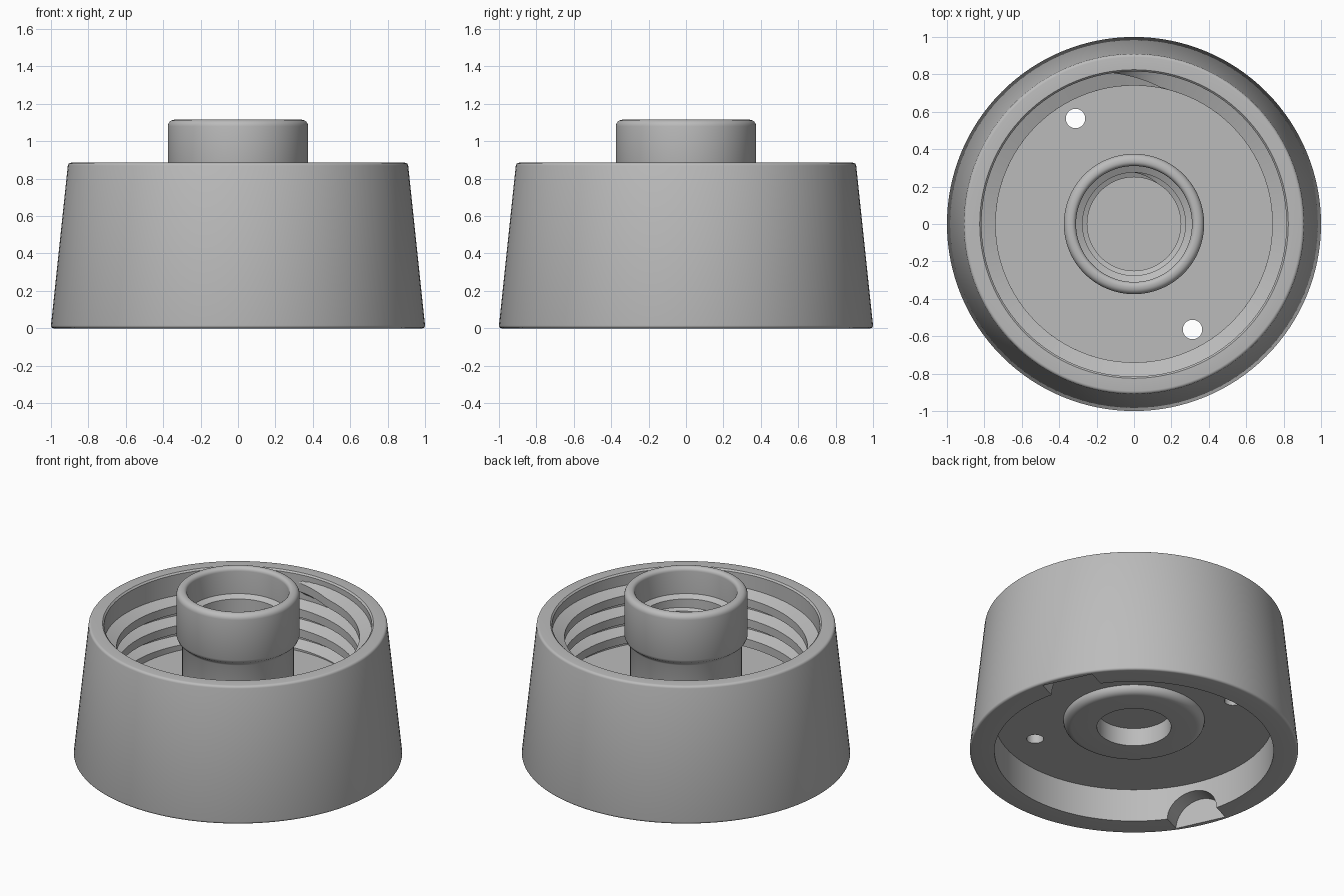
import bpy, bmesh, math
from mathutils import Matrix

cube = bpy.data.objects.get("Cube")
if cube:
    bpy.data.objects.remove(cube)

grey = bpy.data.materials.new("plain grey")
grey.use_nodes = True
COLOUR = (0.5, 0.5, 0.5, 1)
grey.diffuse_color = COLOUR
grey.node_tree.nodes["Principled BSDF"].inputs["Base Color"].default_value = COLOUR


def make_object(name, bm):
    bmesh.ops.recalc_face_normals(bm, faces=bm.faces)
    mesh = bpy.data.meshes.new(name)
    bm.to_mesh(mesh)
    bm.free()
    mesh.materials.append(grey)
    obj = bpy.data.objects.new(name, mesh)
    bpy.context.collection.objects.link(obj)
    return obj


def smooth(obj):
    bpy.ops.object.select_all(action='DESELECT')
    obj.select_set(True)
    bpy.context.view_layer.objects.active = obj
    bpy.ops.object.shade_smooth_by_angle(angle=math.radians(32))


def lathe(name, profile, steps=128):
    bm = bmesh.new()
    verts = [bm.verts.new((r, 0, z)) for r, z in profile]
    edges = [bm.edges.new(pair) for pair in zip(verts, verts[1:])]
    bmesh.ops.spin(bm, geom=verts + edges, cent=(0, 0, 0), axis=(0, 0, 1),
                   angle=math.tau, steps=steps)
    bmesh.ops.remove_doubles(bm, verts=bm.verts, dist=0.0005)
    return make_object(name, bm)


def fillet(cx, cz, radius, start, end, steps=6):
    """Points of a rounded corner, angles in degrees."""
    angles = [math.radians(start + (end - start) * i / steps) for i in range(steps + 1)]
    return [(cx + radius * math.cos(a), cz + radius * math.sin(a)) for a in angles]


def thread(name, wall, crest, base_h, crest_h, z0, pitch, turns, end_deg, fade):
    """Right-handed internal ridge that runs out into the wall at its upper end."""
    bm = bmesh.new()
    count = int(turns * 96)
    previous = None
    for i in range(count + 1):
        t = turns * i / count
        a = math.radians(end_deg) + (t - turns) * math.tau
        z = z0 + pitch * t
        grow = min(1, (turns - t) * 360 / fade, t * 360 / fade)
        tip = wall + (crest - wall) * grow
        section = [(wall + 0.015, -base_h / 2), (tip, -crest_h / 2),
                   (tip, crest_h / 2), (wall + 0.015, base_h / 2)]
        ring = [bm.verts.new((r * math.cos(a), r * math.sin(a), z + dz)) for r, dz in section]
        if previous:
            for k in range(4):
                n = (k + 1) % 4
                bm.faces.new((previous[k], previous[n], ring[n], ring[k]))
        else:
            bm.faces.new(ring)
        previous = ring
    bm.faces.new(previous)
    obj = make_object(name, bm)
    smooth(obj)
    return obj


def cylinder_cutter(name, radius, depth, matrix, segments=48):
    bm = bmesh.new()
    bmesh.ops.create_cone(bm, cap_ends=True, segments=segments, radius1=radius,
                          radius2=radius, depth=depth, matrix=matrix)
    obj = make_object(name, bm)
    obj.hide_render = True
    return obj


# Body: underside, tapered outer wall, threaded cavity, hollow post
FLOOR, CEILING, RIM = 0.40, 0.22, 0.885
profile = [(0, 0.29), (0.226, 0.29), (0.226, 0.17)]
profile += fillet(0.38, 0.22, 0.05, -90, 0)
profile += [(0.85, CEILING), (0.85, 0)]
profile += fillet(0.985, 0.015, 0.015, -90, 0, 4)
profile += fillet(0.893, RIM - 0.017, 0.017, 6, 90, 4)
profile += [(0.825, RIM), (0.815, RIM - 0.01), (0.815, FLOOR), (0.34, FLOOR), (0.34, 0.76)]
profile += [(0.348, 0.775), (0.367, 0.79), (0.375, 0.81)]
profile += fillet(0.34, 1.08, 0.035, 0, 90)
profile += fillet(0.335, 1.09, 0.025, 90, 180)
profile += [(0.31, 0.94), (0.275, 0.92), (0.275, 0.36), (0, 0.36)]
body = lathe("cap_body", profile)

# Two screw holes and two arched notches, each pair half a turn apart
cutters = []
for side in (0, 180):
    turn = Matrix.Rotation(math.radians(side - 61), 4, 'Z')
    cutters.append(cylinder_cutter("screw_hole_cutter", 0.052, 0.5,
                                   turn @ Matrix.Translation((0.645, 0, 0.3)), 32))
    turn = Matrix.Rotation(math.radians(side + 25), 4, 'Z')
    lay = Matrix.Rotation(math.radians(90), 4, 'Y')
    cutters.append(cylinder_cutter("notch_cutter", 0.165, 0.2,
                                   turn @ Matrix.Translation((0.86, 0, 0)) @ lay))

for cutter in cutters:
    mod = body.modifiers.new("cut", 'BOOLEAN')
    mod.operation = 'DIFFERENCE'
    mod.solver = 'EXACT'
    mod.object = cutter
bpy.context.view_layer.objects.active = body
for mod in list(body.modifiers):
    bpy.ops.object.modifier_apply(modifier=mod.name)
for cutter in cutters:
    bpy.data.objects.remove(cutter)
smooth(body)

# Screw threads inside the cavity and inside the post
thread("cavity_thread", 0.815, 0.74, 0.125, 0.055, 0.36, 0.135, 3.2, 98, 20)
thread("post_thread", 0.275, 0.25, 0.06, 0.02, 0.42, 0.075, 6, 90, 30)
